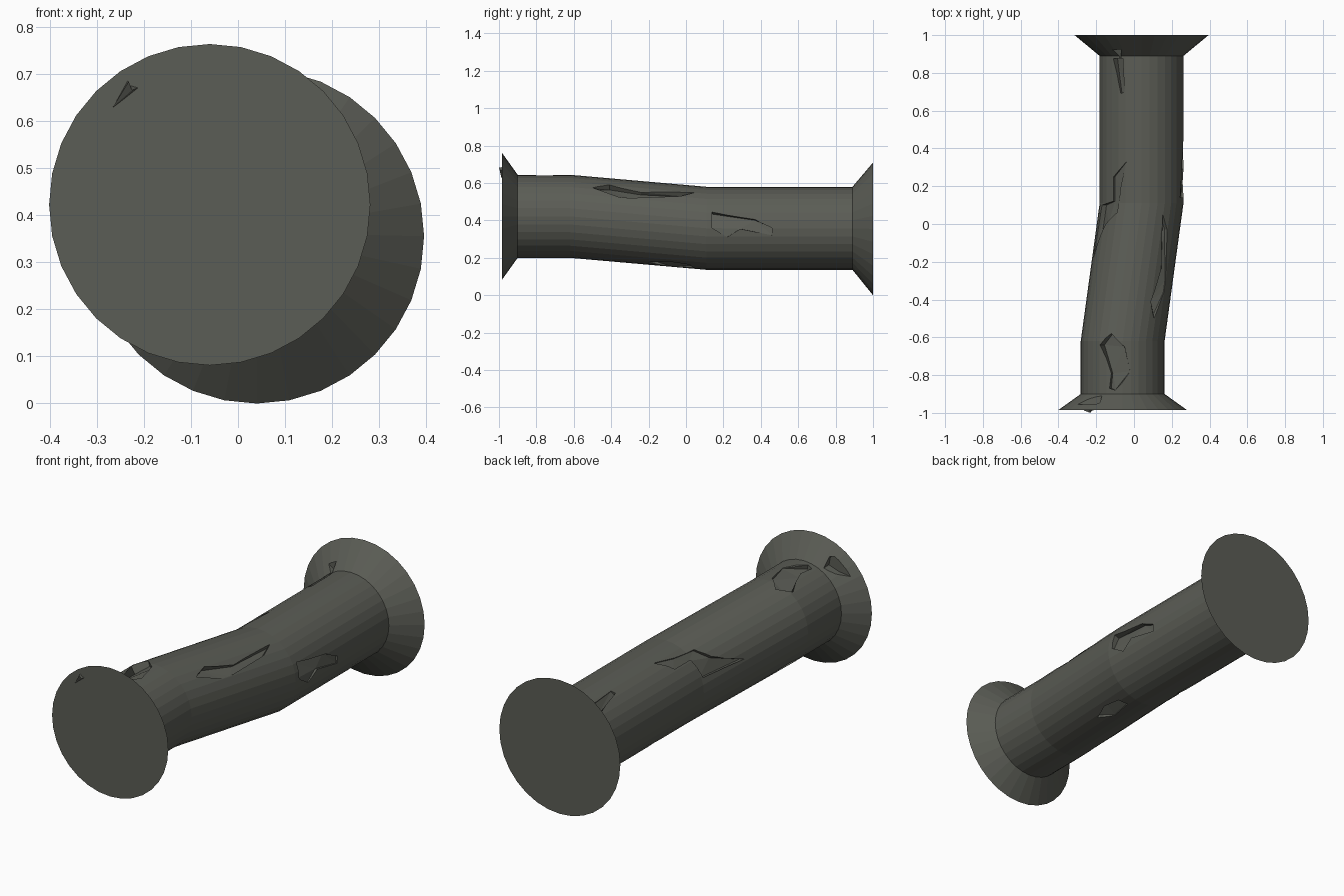
import bpy, bmesh, math

if "Cube" in bpy.data.objects:
    bpy.data.objects.remove(bpy.data.objects["Cube"])

SIDES = 32
# tube stations: y, centre x, centre z, radius
STATIONS = [(-0.985, -0.06, 0.422, 0.341), (-0.90, -0.06, 0.422, 0.222),
            (-0.62, -0.06, 0.422, 0.222), (0.11, 0.04, 0.358, 0.222),
            (0.89, 0.04, 0.358, 0.222), (1.0, 0.04, 0.355, 0.355)]

stone = bpy.data.materials.new("dark grey stone")
stone.diffuse_color = (0.105, 0.109, 0.092, 1)
stone.use_nodes = True
stone.node_tree.nodes["Principled BSDF"].inputs["Base Color"].default_value = stone.diffuse_color


def make_object(name, bm):
    bmesh.ops.recalc_face_normals(bm, faces=bm.faces)
    me = bpy.data.meshes.new(name)
    bm.to_mesh(me)
    bm.free()
    me.materials.append(stone)
    ob = bpy.data.objects.new(name, me)
    bpy.context.collection.objects.link(ob)
    return ob


def prism(name, low, high):
    """Solid between two matching outlines."""
    bm = bmesh.new()
    a = [bm.verts.new(p) for p in low]
    b = [bm.verts.new(p) for p in high]
    n = len(a)
    caps = [bm.faces.new(a), bm.faces.new(b)]
    for i in range(n):
        j = (i + 1) % n
        bm.faces.new((a[i], a[j], b[j], b[i]))
    bmesh.ops.recalc_face_normals(bm, faces=bm.faces)
    bmesh.ops.triangulate(bm, faces=caps)
    return make_object(name, bm)


def axis_at(y):
    """Centre and radius of the tube at y."""
    for s, e in zip(STATIONS, STATIONS[1:]):
        if y <= e[0]:
            t = (y - s[0]) / (e[0] - s[0])
            return [s[k] + t * (e[k] - s[k]) for k in (1, 2, 3)]
    return STATIONS[-1][1:]


def on_ring(y, ang, dr):
    cx, cz, r = axis_at(y)
    return (cx + (r + dr) * math.sin(ang), y, cz + (r + dr) * math.cos(ang))


# Bent tube with flared ends
bm = bmesh.new()
rings = [[bm.verts.new(on_ring(s[0], 2 * math.pi * i / SIDES, 0)) for i in range(SIDES)]
         for s in STATIONS]
for p, q in zip(rings, rings[1:]):
    for i in range(SIDES):
        j = (i + 1) % SIDES
        bm.faces.new((p[i], p[j], q[j], q[i]))
bm.faces.new(rings[0])
bm.faces.new(rings[-1])
column = make_object("broken_column", bm)


def clamp(v):
    return max(-1, min(1, v))


# Chip outlines: top gives (x, y), right gives (y, z), polar gives (y, degrees)
def from_top(pts):
    return [(y, math.asin(clamp((x - axis_at(y)[0]) / axis_at(y)[2]))) for x, y in pts]


def from_right(pts):
    return [(y, math.acos(clamp((z - axis_at(y)[1]) / axis_at(y)[2]))) for y, z in pts]


def from_polar(pts):
    return [(y, math.radians(a)) for y, a in pts]


chips = [
    (from_right([(-.5, .575), (-.41, .59), (-.24, .55), (.05, .55), (-.03, .53),
                 (-.3, .52), (-.36, .525)]), 0.028),
    (from_right([(.14, .445), (.37, .405), (.46, .36), (.46, .32), (.29, .355),
                 (.22, .31), (.14, .36)]), 0.025),
    (from_top([(-.12, -.58), (-.18, -.64), (-.12, -.79), (-.13, -.87), (-.1, -.88),
               (-.02, -.78), (-.05, -.65)]), 0.04),
    (from_top([(-.215, -.18), (-.17, .1), (-.11, .12), (-.11, .25), (-.04, .33),
               (-.07, .2), (-.09, .06), (-.15, 0)]), 0.025),
    (from_top([(-.11, .875), (-.07, .69), (-.05, .70), (-.06, .875)]), 0.03),
    (from_polar([(.2, -130), (.3, -138), (.48, -132), (.44, -146), (.26, -152)]), 0.03),
    (from_polar([(-.2, 160), (-.1, 172), (.04, 168), (.02, 156), (-.1, 152)]), 0.025),
    (from_polar([(-.75, -136), (-.55, -128), (-.35, -136), (-.5, -142)]), 0.02),
]

cutters = []
for k, (pts, depth) in enumerate(chips):
    lo, hi = min(a for _, a in pts), max(a for _, a in pts)
    floor = [on_ring(y, a, -0.004 - depth * (hi - a) / (hi - lo)) for y, a in pts]
    top = [on_ring(y, a, 0.05) for y, a in pts]
    cutters.append(prism("chip_cutter_%d" % k, floor, top))

# Gouges in the sloping backs of the two flares
for name, y0, y1, outline in (
        ("front_flare_cutter", -0.955, -0.88,
         [(-.31, .60), (-.26, .69), (-.18, .68), (-.17, .63), (-.23, .61)]),
        ("back_flare_cutter", 0.925, 0.88,
         [(-.13, .58), (-.11, .64), (-.07, .60), (-.07, .54)])):
    cutters.append(prism(name, [(x, y0, z) for x, z in outline],
                         [(x, y1, z) for x, z in outline]))

for c in cutters:
    c.hide_render = True
    m = column.modifiers.new(c.name, 'BOOLEAN')
    m.operation = 'DIFFERENCE'
    m.solver = 'EXACT'
    m.object = c

# Bake the cuts and remove the cutters
dg = bpy.context.evaluated_depsgraph_get()
column.data = bpy.data.meshes.new_from_object(column.evaluated_get(dg))
column.modifiers.clear()
for c in cutters:
    bpy.data.objects.remove(c)

# Small shard poking out of the front face
prism("front_shard", [(-.27, -.98, .622), (-.235, -.98, .685), (-.20, -.98, .675)],
      [(-.265, -.987, .63), (-.232, -1.0, .683), (-.225, -.99, .665)])
